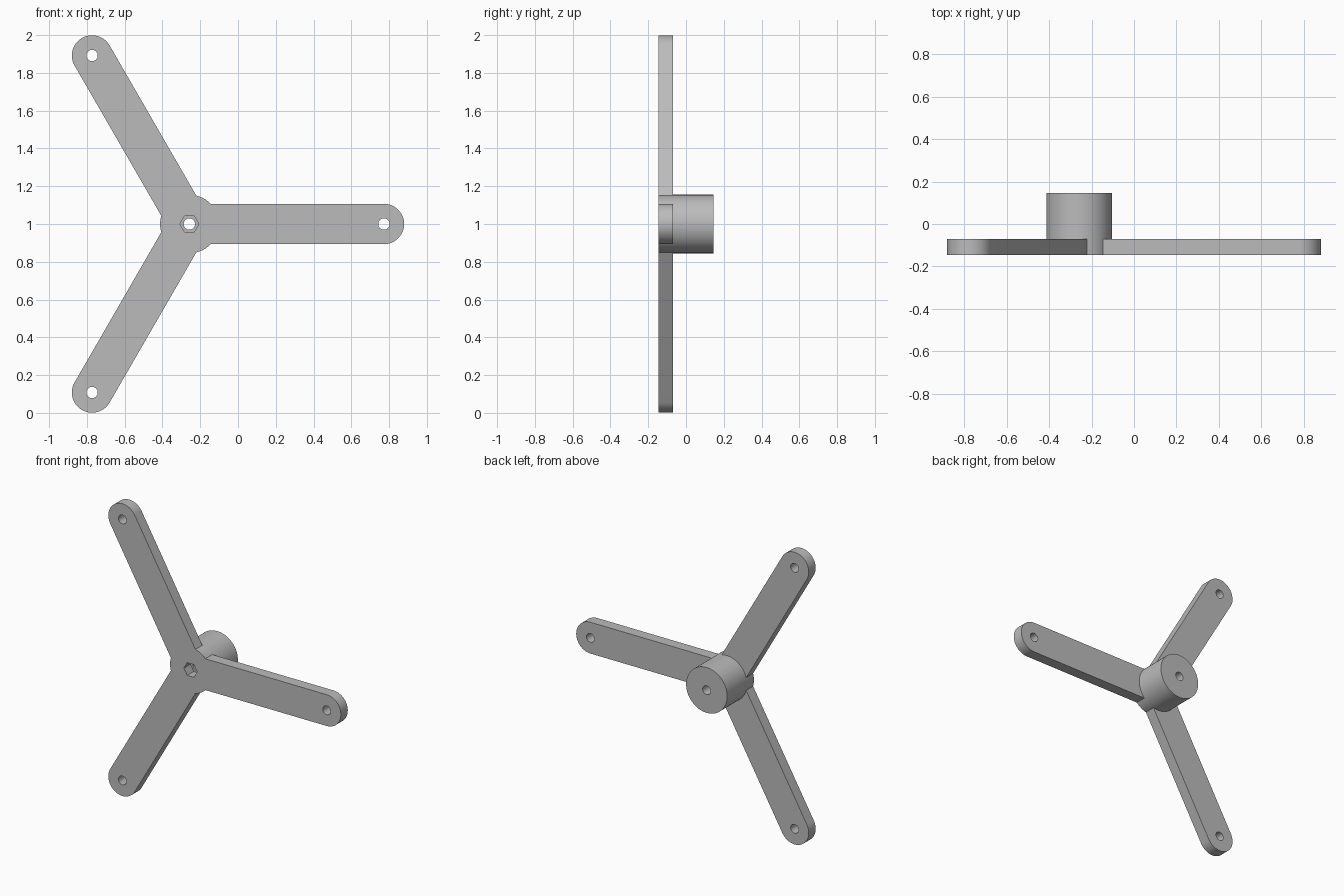
import bpy, bmesh
from math import sin, cos, pi, radians
from mathutils import Matrix, Vector

cube = bpy.data.objects.get("Cube")
if cube:
    bpy.data.objects.remove(cube, do_unlink=True)

CENTRE = Vector((-0.2575, 0, 1))
FRONT, ARM_BACK, HUB_BACK = -0.145, -0.07, 0.145
REACH, HALF_W = 1.03, 0.107
HUB_R, BORE_R, HEX_R = 0.155, 0.03, 0.05

grey = bpy.data.materials.new("plain grey")
grey.use_nodes = True
colour = (0.5, 0.5, 0.5, 1)
grey.diffuse_color = colour
grey.node_tree.nodes["Principled BSDF"].inputs["Base Color"].default_value = colour


def circle(x, r, n, start=0, sweep=2 * pi, closed=True):
    """Points of a circle or arc in the x-z plane, around (x, 0)."""
    steps = n if closed else n - 1
    return [(x + r * cos(start + sweep * i / steps),
             r * sin(start + sweep * i / steps)) for i in range(n)]


def prism(name, outline, y0, y1, angle=0):
    """Extrude an x-z outline along y, turned about the hub axis."""
    bm = bmesh.new()
    face = bm.faces.new([bm.verts.new((x, y0, z)) for x, z in outline])
    ext = bmesh.ops.extrude_face_region(bm, geom=[face])["geom"]
    bmesh.ops.translate(bm, vec=(0, y1 - y0, 0),
                        verts=[v for v in ext if isinstance(v, bmesh.types.BMVert)])
    bmesh.ops.recalc_face_normals(bm, faces=bm.faces)
    bm.transform(Matrix.Translation(CENTRE) @ Matrix.Rotation(angle, 4, 'Y'))
    mesh = bpy.data.meshes.new(name)
    bm.to_mesh(mesh)
    bm.free()
    mesh.materials.append(grey)
    ob = bpy.data.objects.new(name, mesh)
    bpy.context.collection.objects.link(ob)
    return ob


def combine(target, tool, operation):
    """Apply a boolean and remove the tool object."""
    mod = target.modifiers.new("cut", 'BOOLEAN')
    mod.operation, mod.solver, mod.object = operation, 'EXACT', tool
    bpy.context.view_layer.objects.active = target
    bpy.ops.object.modifier_apply(modifier=mod.name)
    bpy.data.objects.remove(tool, do_unlink=True)


# Hub and three round-ended arms, joined into one body
body = prism("three_arm_bracket", circle(0, HUB_R, 96), FRONT, HUB_BACK)
arm = [(0, -HALF_W)] + circle(REACH, HALF_W, 33, -pi / 2, pi, False) + [(0, HALF_W)]
angles = [radians(a) for a in (0, 120, 240)]
for a in angles:
    combine(body, prism("arm", arm, FRONT, ARM_BACK, a), 'UNION')

# Mounting holes at the arm ends
for a in angles:
    combine(body, prism("arm_hole", circle(REACH, BORE_R, 32), -0.3, 0.1, a), 'DIFFERENCE')

# Hub bore and hexagonal nut pocket in the front
combine(body, prism("bore", circle(0, BORE_R, 32), -0.3, 0.3), 'DIFFERENCE')
combine(body, prism("nut_pocket", circle(0, HEX_R, 6), -0.3, FRONT + 0.07), 'DIFFERENCE')

bpy.ops.object.select_all(action='DESELECT')
body.select_set(True)
bpy.context.view_layer.objects.active = body
bpy.ops.object.shade_smooth_by_angle(angle=radians(30))
